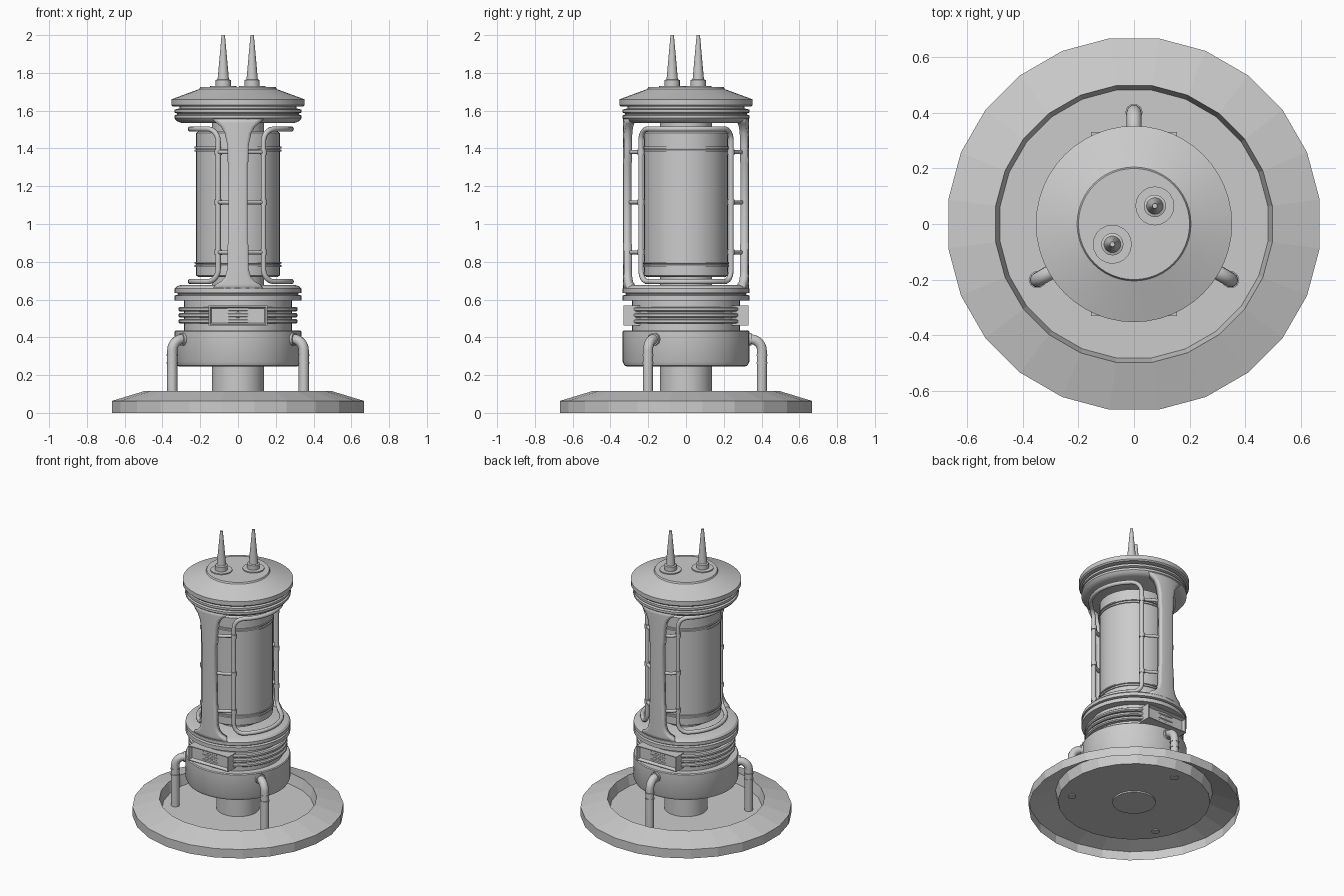
import bpy, bmesh
from math import sin, cos, pi, radians, sqrt, acos
from mathutils import Vector

if "Cube" in bpy.data.objects:
    bpy.data.objects.remove(bpy.data.objects["Cube"])


def make(name, bm, angle=30):
    me = bpy.data.meshes.new(name)
    bm.to_mesh(me)
    bm.free()
    ob = bpy.data.objects.new(name, me)
    bpy.context.collection.objects.link(ob)
    if angle:
        me.shade_smooth()
        me.set_sharp_from_angle(angle=radians(angle))
    return ob


def lathe(name, prof, n=40, at=(0, 0), angle=30, offset=0.0):
    """Spin (radius, z) points listed from the bottom up."""
    bm = bmesh.new()
    rows = [[bm.verts.new((at[0] + r * cos(2 * pi * (j + offset) / n),
                           at[1] + r * sin(2 * pi * (j + offset) / n), z))
             for j in range(n)] for r, z in prof]
    for a, b in zip(rows, rows[1:]):
        for j in range(n):
            k = (j + 1) % n
            bm.faces.new((a[j], a[k], b[k], b[j]))
    bmesh.ops.remove_doubles(bm, verts=bm.verts, dist=1e-5)
    return make(name, bm, angle)


def tube(name, pts, r, cyclic=False):
    cu = bpy.data.curves.new(name, 'CURVE')
    cu.dimensions = '3D'
    cu.bevel_depth = r
    cu.bevel_resolution = 3
    cu.use_fill_caps = True
    sp = cu.splines.new('POLY')
    sp.points.add(len(pts) - 1)
    for p, q in zip(sp.points, pts):
        p.co = (*q, 1)
    sp.use_cyclic_u = cyclic
    ob = bpy.data.objects.new(name, cu)
    bpy.context.collection.objects.link(ob)
    return ob


# Dish base: open underneath, faceted rim with a recessed floor
lathe("base_dish", [(.674, 0), (.674, .063), (.502, .115), (.486, .045), (0, .045)],
      n=24, angle=0, offset=.5)

# Central column running through the body
lathe("central_column", [(0, .035), (.138, .035), (.138, 1.56), (0, 1.56)])

# Lower drum
lathe("lower_drum", [(0, .245), (.31, .245), (.325, .25), (.335, .27), (.335, .43),
                     (.33, .436), (0, .436)])

# Ribbed neck
neck = [(0, .43), (.286, .43)]
for z in (.485, .517, .549):
    neck += [(.286, z - .012), (.308, z - .012), (.316, z - .006),
             (.316, z + .006), (.308, z + .012), (.286, z + .012)]
lathe("ribbed_neck", neck + [(.286, .6), (0, .6)])

# Lower and upper collars
lathe("lower_collar", [(0, .595), (.335, .595), (.335, .622), (.318, .626), (.318, .632),
                       (.335, .636), (.335, .658), (.325, .67), (.3, .678), (0, .678)])
lathe("upper_collar", [(0, 1.535), (.3, 1.535), (.325, 1.545), (.337, 1.56), (.337, 1.575),
                       (.322, 1.58), (.322, 1.585), (.337, 1.59), (.337, 1.605),
                       (.31, 1.612), (.31, 1.625), (0, 1.625)])

# Inner tank with pairs of thin bands
tank = [(0, .72), (.21, .72), (.222, .728)]
for z in (.785, 1.395):
    tank += [(.222, z - .012), (.229, z - .012), (.229, z - .002), (.222, z),
             (.222, z + .004), (.229, z + .006), (.229, z + .014), (.222, z + .014)]
lathe("inner_tank", tank + [(.222, 1.482), (.21, 1.49), (0, 1.49)])

# Cap
lathe("cap", [(0, 1.622), (.345, 1.622), (.353, 1.63), (.353, 1.66), (.205, 1.714),
              (.2, 1.724), (0, 1.724)], n=48, angle=15)

# Antennas
for i, at in enumerate([(.075, .065), (-.078, -.073)]):
    lathe(f"antenna_{i + 1}", [(0, 1.72), (.07, 1.72), (.07, 1.731), (.04, 1.731), (.04, 1.762),
                               (.03, 1.766), (.009, 2.0), (0, 2.0)], n=20, at=at)

# Front and back struts, curved to the collar and flared at both ends
half_widths = [(.65, .14), (.68, .118), (.695, .09), (.72, .068), (.76, .057), (.89, .055), (.9, .05),
               (1.32, .05), (1.33, .055), (1.42, .057), (1.48, .07), (1.515, .09), (1.535, .115), (1.56, .14)]
for name, s in (("front_strut", -1), ("back_strut", 1)):
    bm = bmesh.new()
    rows = []
    for z, w in half_widths:
        rows.append([bm.verts.new((-s * w * t / 4, s * sqrt(.333 ** 2 - (w * t / 4) ** 2), z))
                     for t in range(-4, 5)])
    for a, b in zip(rows, rows[1:]):
        for j in range(8):
            bm.faces.new((a[j], a[j + 1], b[j + 1], b[j]))
    ob = make(name, bm)
    mod = ob.modifiers.new("thickness", 'SOLIDIFY')
    mod.thickness = .042
    mod.offset = -1

# Tube frames around the side openings, slightly off centre
R, DX = .267, .015
U0, RC, ZL, ZH = R * acos(.12 / R), .065, .695, 1.503
for name, s in (("right_tube_frame", 1), ("left_tube_frame", -1)):
    uz = []
    for cu, cz, a0 in ((U0 - RC, ZH - RC, 0), (-U0 + RC, ZH - RC, 90),
                       (-U0 + RC, ZL + RC, 180), (U0 - RC, ZL + RC, 270)):
        uz += [(cu + RC * cos(radians(a0 + 15 * k)), cz + RC * sin(radians(a0 + 15 * k)))
               for k in range(7)]
        if a0 in (0, 180):
            uz += [(cu * (1 - k / 6), cz + (RC if a0 == 0 else -RC)) for k in range(1, 12)]
    tube(name, [(DX + s * R * cos(u / R), R * sin(u / R), z) for u, z in uz], .014, True)
    # Brackets joining the frame to the struts
    for f in (-1, 1):
        for k, z in enumerate((.85, 1.115, 1.38)):
            x = DX + s * .12
            tube(f"bracket_{name}_{'back' if f > 0 else 'front'}_{k + 1}",
                 [(s * .03, f * .298, z), (s * .08, f * .275, z), (x, f * .24, z)], .011)
            tube(f"clip_{name}_{'back' if f > 0 else 'front'}_{k + 1}",
                 [(x, f * .238, z - .014), (x, f * .238, z + .014)], .019)

# Recessed panels on the neck, front and back
for name, s in (("front_panel", -1), ("back_panel", 1)):
    bm = bmesh.new()
    bmesh.ops.create_cube(bm, size=1)
    for v in bm.verts:
        v.co = Vector((v.co.x * .31, s * .287 + v.co.y * .088, .515 + v.co.z * .105))
    face = max(bm.faces, key=lambda f: f.calc_center_median().y * s)
    bmesh.ops.inset_region(bm, faces=[face], thickness=.008)
    bmesh.ops.inset_region(bm, faces=[face], thickness=.012, depth=0)
    bmesh.ops.translate(bm, verts=face.verts, vec=(0, -s * .022, 0))
    make(name, bm, 20)

# Three elbow pipes with couplings
for i, a in enumerate((90, 210, 330)):
    c, s = cos(radians(a)), sin(radians(a))
    rz = [(.402, .04), (.402, .33)]
    rz += [(.342 + .06 * cos(radians(t)), .33 + .06 * sin(radians(t))) for t in range(15, 91, 15)]
    rz += [(.29, .39)]
    tube(f"elbow_pipe_{i + 1}", [(r * c, r * s, z) for r, z in rz], .027)
    tube(f"pipe_collar_{i + 1}", [(r * c, r * s, .39) for r in (.32, .348)], .035)
    for k, z in enumerate((.265, .305)):
        tube(f"pipe_band_{i + 1}_{k + 1}", [(.402 * c, .402 * s, z - .004),
                                            (.402 * c, .402 * s, z + .004)], .031)
